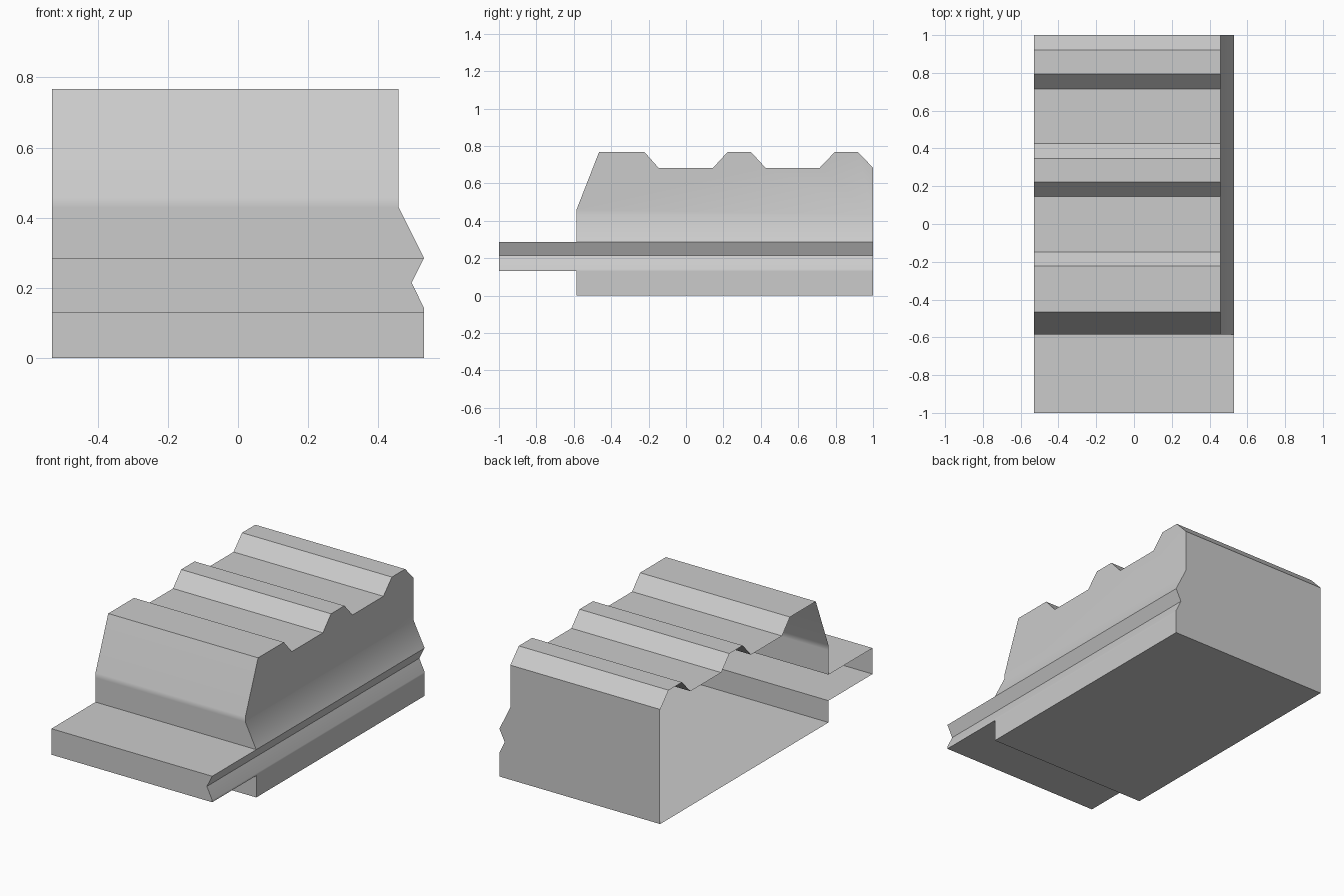
import bpy, bmesh, math

cube = bpy.data.objects.get("Cube")
if cube:
    bpy.data.objects.remove(cube)

grey = bpy.data.materials.new("plain_grey")
grey.use_nodes = True
grey.diffuse_color = (0.6, 0.6, 0.6, 1)
grey.node_tree.nodes["Principled BSDF"].inputs["Base Color"].default_value = (0.6, 0.6, 0.6, 1)

BACK, WALL, LIP = 1.0, -0.585, -1.0      # y of back, body front, ledge front
OPEN_X, FULL_X, GROOVE_X, TOP_X = -0.53, 0.53, 0.495, 0.458
LOW, GROOVE_LOW, GROOVE, LEDGE, SHOULDER = 0.13, 0.143, 0.215, 0.285, 0.43
VALLEY, RIDGE = 0.683, 0.767

# Width of the grooved side at each height
width = {0: FULL_X, LOW: FULL_X, GROOVE_LOW: FULL_X, GROOVE: GROOVE_X, LEDGE: FULL_X}

# Side wall bands, as (y, z) outlines
bands = [
    [(BACK, 0), (BACK, LOW), (WALL, LOW), (WALL, 0)],
    [(BACK, LOW), (BACK, GROOVE_LOW), (LIP, GROOVE_LOW), (LIP, LOW), (WALL, LOW)],
    [(BACK, GROOVE_LOW), (BACK, GROOVE), (LIP, GROOVE), (LIP, GROOVE_LOW)],
    [(BACK, GROOVE), (BACK, LEDGE), (WALL, LEDGE), (LIP, LEDGE), (LIP, GROOVE)],
    [(BACK, LEDGE), (BACK, SHOULDER), (WALL, SHOULDER), (WALL, LEDGE)],
]

# Ridged top outline, front to back
top = [(BACK, SHOULDER), (WALL, SHOULDER), (WALL, 0.46), (-0.465, RIDGE)]
for down, start, end, up in ((-0.222, -0.147, 0.145, 0.222), (0.348, 0.425, 0.715, 0.795)):
    top += [(down, RIDGE), (start, VALLEY), (end, VALLEY), (up, RIDGE)]
top += [(0.92, RIDGE), (BACK, VALLEY)]
bands.append(top[::-1])

# Side wall, then its border drawn across to the open side
bm = bmesh.new()
for band in bands:
    bm.faces.new([bm.verts.new((width.get(z, TOP_X), y, z)) for y, z in band])
bmesh.ops.remove_doubles(bm, verts=bm.verts, dist=0.0005)
border = [e for e in bm.edges if e.is_boundary]
drawn = bmesh.ops.extrude_edge_only(bm, edges=border)["geom"]
for item in drawn:
    if isinstance(item, bmesh.types.BMVert):
        item.co.x = OPEN_X
bmesh.ops.recalc_face_normals(bm, faces=bm.faces)
bm.normal_update()
floor = min(bm.faces, key=lambda f: f.calc_center_median().z)
if floor.normal.z > 0:
    bmesh.ops.reverse_faces(bm, faces=bm.faces)

mesh = bpy.data.meshes.new("ridged_block")
bm.to_mesh(mesh)
bm.free()
mesh.materials.append(grey)
block = bpy.data.objects.new("ridged_block", mesh)
bpy.context.collection.objects.link(block)

# Soft shading over the gentle bends only
bpy.context.view_layer.objects.active = block
block.select_set(True)
bpy.ops.object.shade_smooth_by_angle(angle=math.radians(30))
weighted = block.modifiers.new("even_shading", 'WEIGHTED_NORMAL')
weighted.keep_sharp = True
